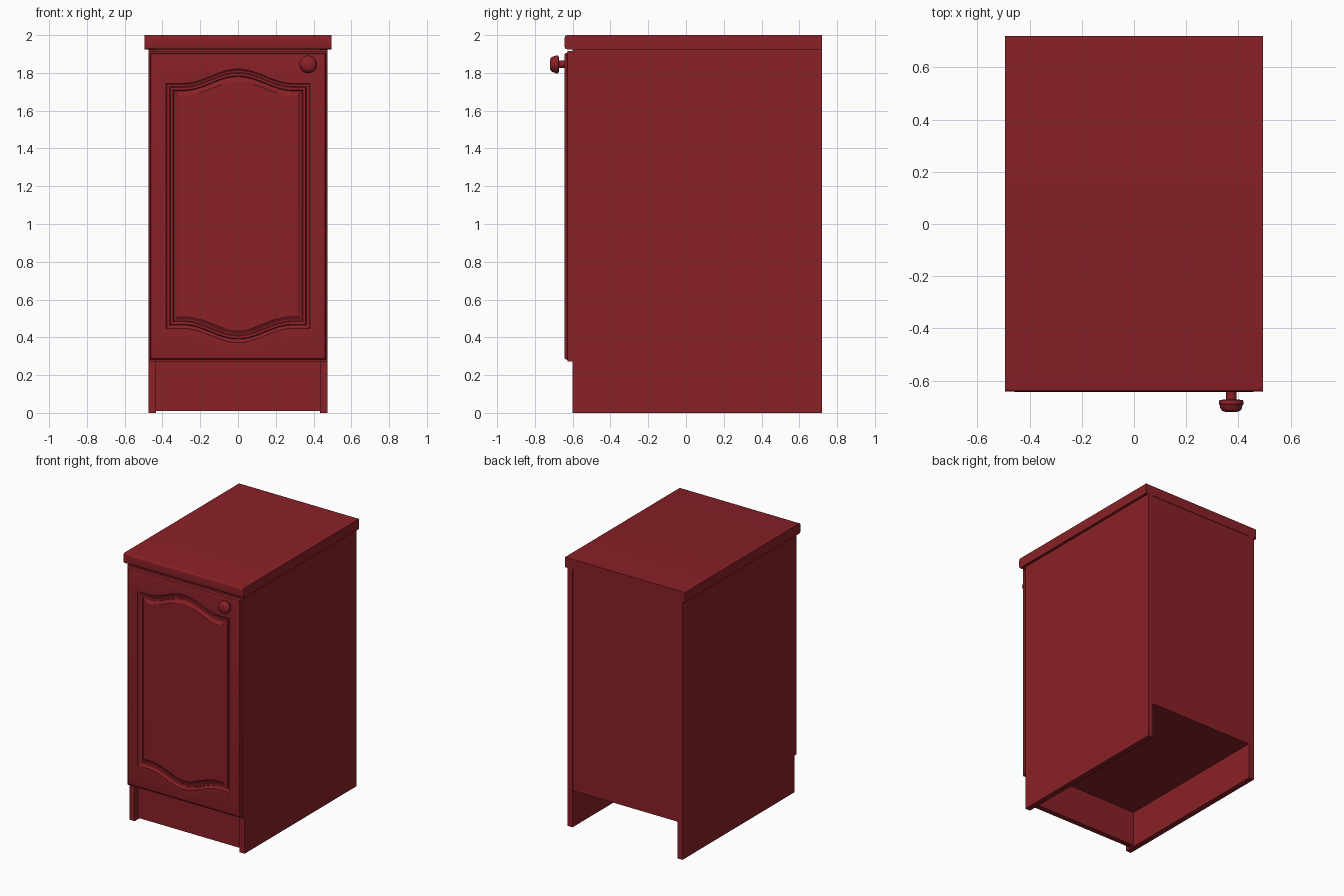
import bpy, bmesh, math

if "Cube" in bpy.data.objects:
    bpy.data.objects.remove(bpy.data.objects["Cube"])

mat = bpy.data.materials.new("dark_red")
mat.diffuse_color = (0.25, 0.015, 0.02, 1)
mat.use_nodes = True
mat.node_tree.nodes["Principled BSDF"].inputs["Base Color"].default_value = mat.diffuse_color


def make_object(name, bm):
    bmesh.ops.recalc_face_normals(bm, faces=bm.faces[:])
    me = bpy.data.meshes.new(name)
    bm.to_mesh(me)
    bm.free()
    me.materials.append(mat)
    ob = bpy.data.objects.new(name, me)
    bpy.context.collection.objects.link(ob)
    return ob


def smooth(ob, angle=35):
    bpy.ops.object.select_all(action='DESELECT')
    ob.select_set(True)
    bpy.context.view_layer.objects.active = ob
    bpy.ops.object.shade_smooth_by_angle(angle=math.radians(angle))


def box(name, x, y, z, bevel_front=0):
    bm = bmesh.new()
    bmesh.ops.create_cube(bm, size=1)
    for v in bm.verts:
        v.co = [(r[0] + r[1]) / 2 + c * (r[1] - r[0]) for c, r in zip(v.co, (x, y, z))]
    if bevel_front:
        edges = [e for e in bm.edges if all(abs(v.co.y - y[0]) < 1e-5 for v in e.verts)
                 and abs(e.verts[0].co.z - e.verts[1].co.z) < 1e-5]
        bmesh.ops.bevel(bm, geom=edges, offset=bevel_front, segments=4,
                        profile=0.5, affect='EDGES')
    return make_object(name, bm)


# Carcass panels
for side, s in (("left", -1), ("right", 1)):
    box(side + "_side_panel", sorted((s * 0.433, s * 0.475)), (-0.60, 0.72), (0, 1.925))
box("bottom_panel", (-0.433, 0.433), (-0.60, 0.70), (0.272, 0.312))
box("back_panel", (-0.433, 0.433), (0.70, 0.716), (0.272, 1.925))
box("plinth", (-0.433, 0.433), (-0.56, -0.52), (0.01, 0.272))
smooth(box("countertop", (-0.495, 0.495), (-0.642, 0.72), (1.925, 2.0), 0.012))

# Door: matching rings run from the back edge, over the rim, into the moulding
N = 48
HALF, TOP, BOTTOM, RISE = 0.38, 1.745, 0.447, 0.075
FRONT = -0.643


def arch(x):
    return RISE * 0.5 * (1 + math.cos(math.pi * x / 0.29)) if abs(x) < 0.29 else 0


def ring(half, top, bottom, y, curved):
    ts = [-1 + 2 * i / N for i in range(N + 1)]
    up, low = [], []
    for t in ts:
        x = t * half
        h = arch(x) if curved else 0
        up.append((x, y, top + h))
        low.append((x, y, bottom - h))
    return up + low[::-1]


rings = []
for inset, y in ((0, -0.602), (0, -0.627), (0.009, -0.629), (0.011, -0.637),
                 (0.015, -0.642), (0.019, FRONT)):
    rings.append(ring(0.475 - inset, 1.915 - inset, 0.273 + inset, y, False))
for inset, depth in ((0, 0), (0.004, 0.008), (0.010, 0.012), (0.018, 0.013),
                     (0.022, 0.006), (0.036, 0.006), (0.040, 0.013),
                     (0.048, 0.012), (0.066, 0)):
    rings.append(ring(HALF - inset, TOP - inset, BOTTOM + inset, FRONT + depth, True))

bm = bmesh.new()
loops = [[bm.verts.new(p) for p in r] for r in rings]
count = len(loops[0])
for a, b in zip(loops, loops[1:]):
    for i in range(count):
        j = (i + 1) % count
        bm.faces.new((a[i], a[j], b[j], b[i]))
for cap in (loops[0], loops[-1]):
    for i in range(N):
        bm.faces.new((cap[i], cap[i + 1], cap[count - 2 - i], cap[count - 1 - i]))
smooth(make_object("door", bm), 25)

# Knob: lathed profile of (radius, y)
profile = [(0, -0.635), (0.020, -0.635), (0.020, -0.672), (0.044, -0.674), (0.047, -0.679),
           (0.047, -0.690), (0.044, -0.694), (0.041, -0.707), (0.035, -0.715),
           (0.026, -0.719), (0, -0.721)]
bm = bmesh.new()
pv = [bm.verts.new((0.372 + r, y, 1.845)) for r, y in profile]
pe = [bm.edges.new(p) for p in zip(pv, pv[1:])]
bmesh.ops.spin(bm, geom=pv + pe, cent=(0.372, 0, 1.845), axis=(0, 1, 0),
               angle=math.tau, steps=32, use_duplicate=False)
bmesh.ops.remove_doubles(bm, verts=bm.verts[:], dist=1e-5)
smooth(make_object("door_knob", bm))
